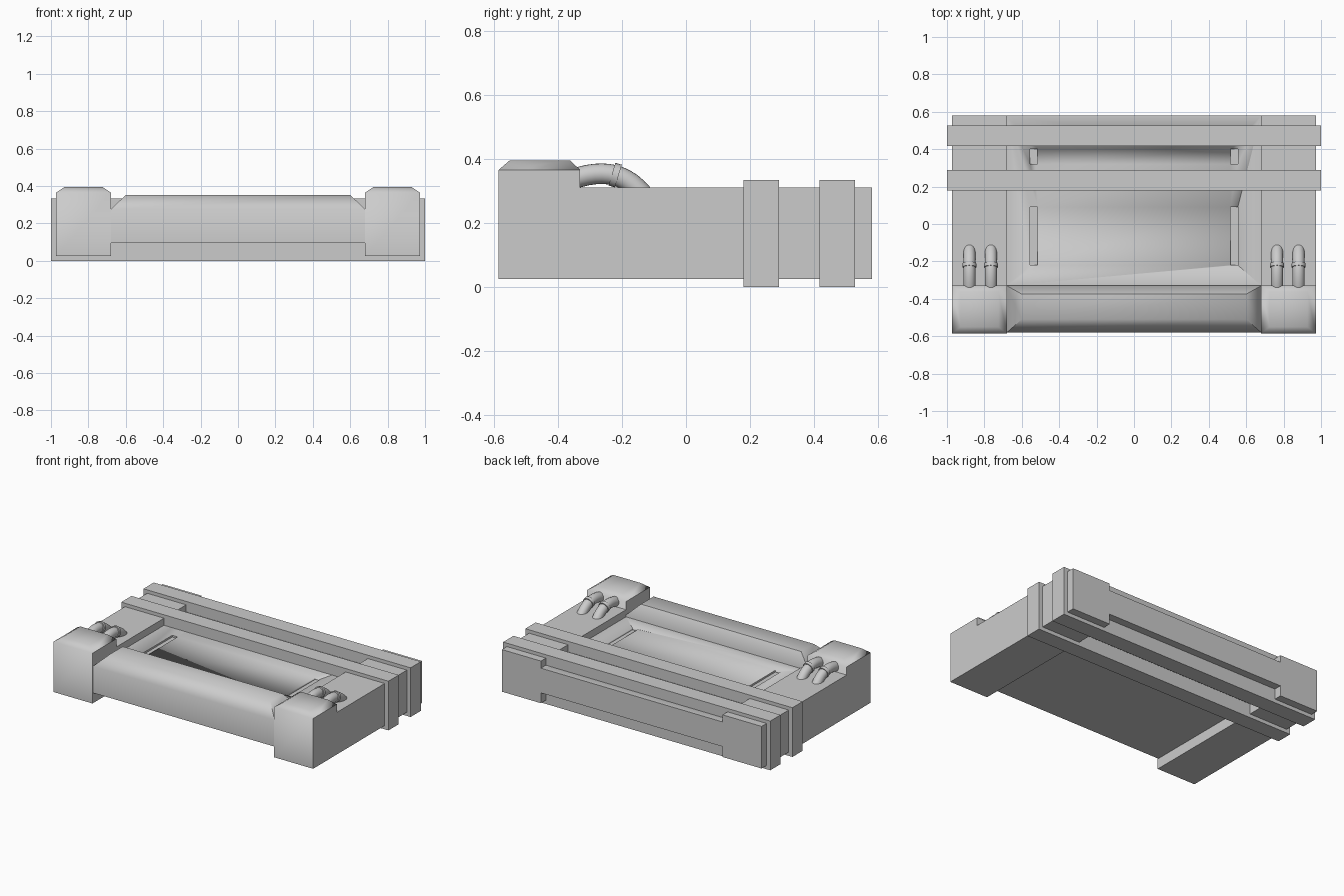
import bpy, math
from mathutils import Vector

if "Cube" in bpy.data.objects:
    bpy.data.objects.remove(bpy.data.objects["Cube"])


def finish(ob, angle):
    bpy.ops.object.select_all(action='DESELECT')
    ob.select_set(True)
    bpy.context.view_layer.objects.active = ob
    bpy.ops.object.shade_smooth_by_angle(angle=math.radians(angle))


def mesh_object(name, verts, faces):
    me = bpy.data.meshes.new(name)
    me.from_pydata(verts, [], faces)
    me.update()
    ob = bpy.data.objects.new(name, me)
    bpy.context.collection.objects.link(ob)
    return ob


def stack(name, rings, angle=30):
    """Solid from rectangles (x0, x1, y0, y1, z), listed bottom to top."""
    verts, n = [], len(rings)
    for x0, x1, y0, y1, z in rings:
        verts += [(x0, y0, z), (x1, y0, z), (x1, y1, z), (x0, y1, z)]
    faces = [(3, 2, 1, 0), tuple(range(4 * n - 4, 4 * n))]
    for r in range(n - 1):
        for i in range(4):
            a, b = r * 4 + i, r * 4 + (i + 1) % 4
            faces.append((a, b, b + 4, a + 4))
    ob = mesh_object(name, verts, faces)
    finish(ob, angle)
    return ob


def box(name, x0, x1, y0, y1, z0, z1):
    return stack(name, [(x0, x1, y0, y1, z0), (x0, x1, y0, y1, z1)])


def tube(name, points, radius, sides=20):
    """Round tube along (y, z) points, centred on x = 0."""
    verts, faces, n = [], [], len(points)
    pts = [Vector((0, y, z)) for y, z in points]
    for i, p in enumerate(pts):
        t = (pts[min(i + 1, n - 1)] - pts[max(i - 1, 0)]).normalized()
        up = Vector((0, -t.z, t.y))
        for k in range(sides):
            a = math.tau * k / sides
            verts.append(p + (Vector((1, 0, 0)) * math.cos(a) + up * math.sin(a)) * radius)
    for i in range(n - 1):
        for k in range(sides):
            a, b = i * sides + k, i * sides + (k + 1) % sides
            faces.append((b, a, a + sides, b + sides))
    faces += [tuple(range(sides)), tuple(reversed(range((n - 1) * sides, n * sides)))]
    return mesh_object(name, verts, faces)


# Sunken centre deck with slots cut into it
deck = box("centre_deck", -0.68, 0.68, -0.33, 0.58, 0.095, 0.262)
for s in (-1, 1):
    for y0, y1 in ((-0.22, 0.09), (0.32, 0.40)):
        cutter = box("slot_cutter", s * 0.535 - 0.02, s * 0.535 + 0.02, y0, y1, 0.25, 0.30)
        cutter.hide_render = True
        cutter.hide_set(True)
        mod = deck.modifiers.new("slot", 'BOOLEAN')
        mod.operation = 'DIFFERENCE'
        mod.object = cutter

# Front bar with chamfered upper edges
stack("front_bar", [
    (-0.68, 0.68, -0.58, -0.33, 0.095),
    (-0.68, 0.68, -0.58, -0.33, 0.275),
    (-0.60, 0.60, -0.51, -0.375, 0.352)], 55)

# Straps wrapping the rear of the body
for i, (y0, y1) in enumerate(((0.18, 0.29), (0.417, 0.527))):
    box(f"strap_{i}", -1, 1, y0, y1, 0, 0.333)

# Elbow hose path
ctrl = [Vector((0, y, z)) for y, z in ((-0.36, 0.328), (-0.25, 0.368), (-0.18, 0.345), (-0.125, 0.27))]
path = []
for i in range(13):
    t = i / 12
    p = (ctrl[0] * (1 - t) ** 3 + ctrl[1] * 3 * t * (1 - t) ** 2
         + ctrl[2] * 3 * t * t * (1 - t) + ctrl[3] * t ** 3)
    path.append((p.y, p.z + 0.006))

# Side rails, raised front heads, hoses and collars
for side, s in (("left", -1), ("right", 1)):
    x0, x1 = sorted((s * 0.68, s * 0.972))
    box(f"{side}_rail", x0, x1, -0.33, 0.58, 0.025, 0.31)
    stack(f"{side}_head", [
        (x0, x1, -0.585, -0.33, 0.025),
        (x0, x1, -0.585, -0.33, 0.365),
        (x0 + 0.045, x1 - 0.045, -0.55, -0.362, 0.395)], 55)
    for j, x in enumerate((0.765, 0.88)):
        hose = tube(f"{side}_hose_{j}", path, 0.032)
        collar = tube(f"{side}_hose_collar_{j}", [(-0.231, 0.352), (-0.211, 0.346)], 0.037)
        for ob in (hose, collar):
            ob.location.x = s * x
            finish(ob, 40)
